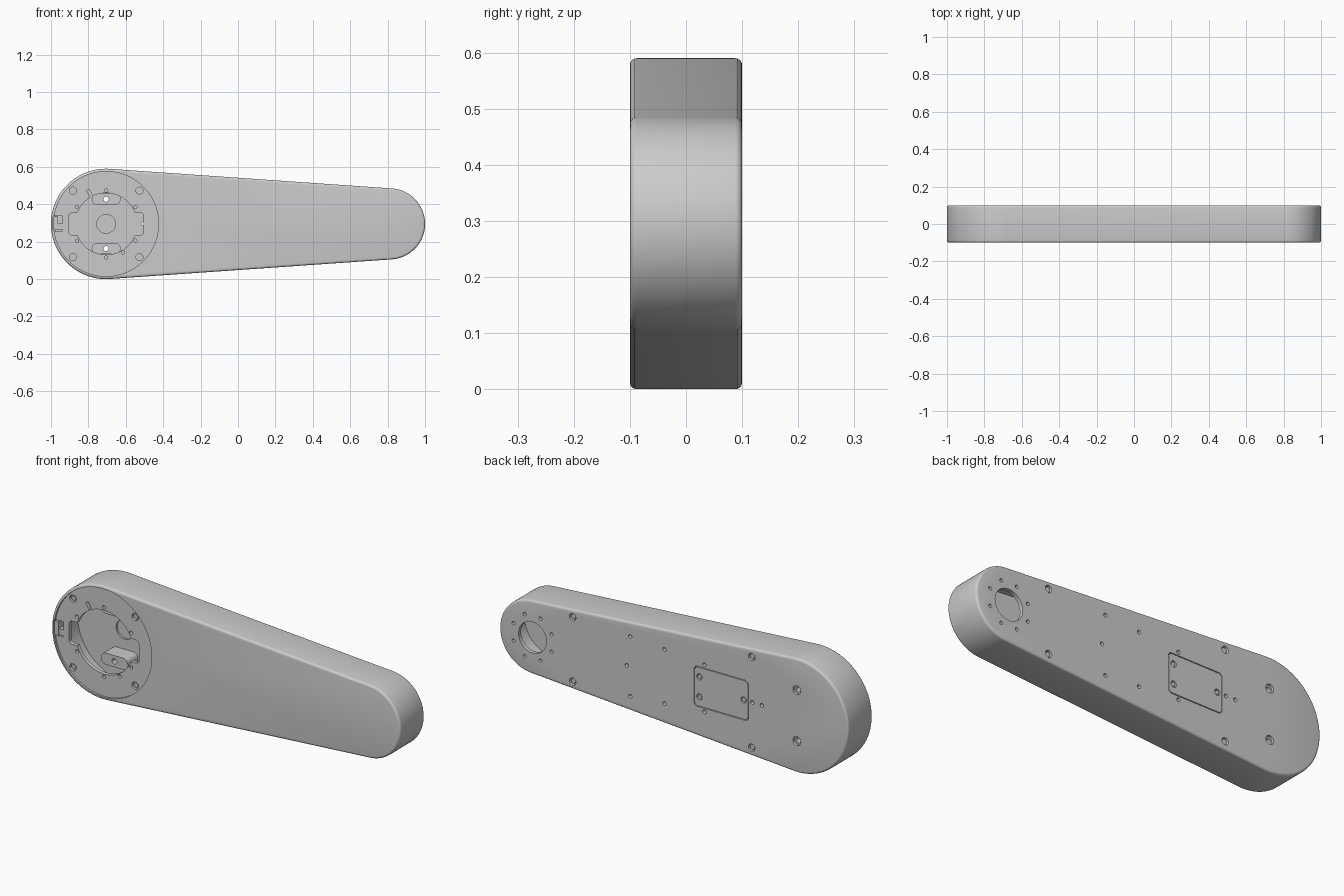
import bpy, bmesh
from math import sin, cos, pi, asin, radians

if "Cube" in bpy.data.objects:
    bpy.data.objects.remove(bpy.data.objects["Cube"])

ZC = 0.295                      # centre height
BX, BR = -0.705, 0.295          # big end
SX, SR = 0.81, 0.19             # small end


def arc(cx, cz, r, a0, a1, n):
    return [(cx + r * cos(a0 + (a1 - a0) * i / n), cz + r * sin(a0 + (a1 - a0) * i / n))
            for i in range(n + 1)]


def circle(cx, cz, r, n=24):
    return arc(cx, cz, r, 0, 2 * pi, n)[:-1]


def rounded(cx, cz, hx, hz, r, n=6):
    pts = []
    for k, (sx, sz) in enumerate([(1, 1), (-1, 1), (-1, -1), (1, -1)]):
        pts += arc(cx + sx * (hx - r), cz + sz * (hz - r), r, k * pi / 2, (k + 1) * pi / 2, n)
    return pts


def arm(inset=0):
    a = asin((BR - SR) / (SX - BX))
    t = pi / 2 - a
    return (arc(BX, ZC, BR - inset, t, 2 * pi - t, 72)
            + arc(SX, ZC, SR - inset, -t, t, 48))


def loft(name, stacks):
    """Each stack is a list of (y, xz outline) layers joined into a closed solid."""
    bm = bmesh.new()
    for layers in stacks:
        rings = [[bm.verts.new((x, y, z)) for x, z in pts] for y, pts in layers]
        bm.faces.new(rings[0])
        bm.faces.new(rings[-1][::-1])
        n = len(rings[0])
        for a, b in zip(rings, rings[1:]):
            for i in range(n):
                j = (i + 1) % n
                bm.faces.new((a[j], a[i], b[i], b[j]))
    bmesh.ops.recalc_face_normals(bm, faces=bm.faces)
    me = bpy.data.meshes.new(name)
    bm.to_mesh(me)
    bm.free()
    ob = bpy.data.objects.new(name, me)
    bpy.context.collection.objects.link(ob)
    return ob


def prism(name, outlines, y0, y1):
    return loft(name, [[(y0, p), (y1, p)] for p in outlines])


def cut(targets, outlines, y0, y1):
    """Subtract prisms from each target; a solver that loses the part is skipped."""
    cutter = prism("cutter", outlines, y0, y1)
    cutter.hide_render = True
    for ob in targets:
        size = ob.dimensions.x if ob.dimensions.x else 0
        for solver in ('MANIFOLD', 'EXACT', 'FLOAT'):
            m = ob.modifiers.new("cut", 'BOOLEAN')
            m.operation, m.solver, m.object = 'DIFFERENCE', solver, cutter
            dg = bpy.context.evaluated_depsgraph_get()
            dg.update()
            me = bpy.data.meshes.new_from_object(ob.evaluated_get(dg))
            ob.modifiers.remove(m)
            xs = [v.co.x for v in me.vertices]
            if xs and max(xs) - min(xs) > 0.95 * size and len(xs) != len(ob.data.vertices):
                ob.data = me
                break
    bpy.data.objects.remove(cutter)


def mirror_z(points):
    return [(x, ZC + s * dz) for x, dz in points for s in ((1, -1) if dz else (1,))]


# housing with rounded rims
R = 0.012
rim = [(R * (1 - cos(k * pi / 8)), R * (1 - sin(k * pi / 8))) for k in range(5)]
body = loft("arm_housing", [[(-0.1 + d, arm(i)) for d, i in rim]
                            + [(0.1 - d, arm(i)) for d, i in rim[::-1]]])
bpy.context.view_layer.update()

# front: recessed round face, notched opening, hollow inside
cut([body], [circle(BX, ZC, 0.28, 96)], -0.2, -0.09)
cut([body], [circle(BX, ZC, 0.165, 64)], -0.2, -0.05)
cut([body], [rounded(BX, ZC, 0.2, 0.06, 0.018)], -0.2, -0.052)
cut([body], [arm(0.025)], -0.07, 0.08)

# front: screw pits and small holes
front_screws = [(BX + sx * 0.178, ZC + sz * 0.178) for sx in (1, -1) for sz in (1, -1)]
cut([body], [circle(x, z, 0.019) for x, z in front_screws], -0.2, -0.076)
front_holes = [(BX + 0.18 * cos(radians(a)), ZC + 0.18 * sin(radians(a)))
               for a in (30, 90, 150, 210, 270, 330)]
cut([body], [circle(x, z, 0.009, 12) for x, z in front_holes]
    + [circle(BX + 0.09, ZC - 0.153, 0.009, 12)], -0.2, -0.05)
slot = [(BX - 0.105, ZC + 0.178), (BX - 0.09, ZC + 0.184),
        (BX - 0.07, ZC + 0.149), (BX - 0.085, ZC + 0.143)]
cut([body], [slot], -0.2, -0.05)

# clip notch in the round rim
cut([body], [rounded(-0.963, ZC + 0.003, 0.026, 0.04, 0.004)], -0.2, -0.06)
prism("clip_base", [rounded(-0.974, ZC + 0.003, 0.012, 0.036, 0.003)], -0.095, -0.04)
prism("clip_tab", [rounded(-0.955, ZC - 0.014, 0.018, 0.016, 0.003)], -0.09, -0.05)

# inner mounting bosses on the back wall, and the shallow centre pit
bosses = [prism("mounting_boss", [rounded(BX, ZC + s * 0.132, 0.077, 0.03, 0.028)],
                -0.005, 0.085) for s in (1, -1)]
bpy.context.view_layer.update()
cut([body], [circle(BX, ZC, 0.05, 40)], 0.05, 0.09)

# through holes, wider at the back
through = [(BX, ZC + 0.132), (BX, ZC - 0.132)]
for boss, (x, z) in zip(bosses, through):
    cut([body, boss], [circle(x, z, 0.014)], -0.05, 0.2)
cut([body], [circle(x, z, 0.023) for x, z in through], 0.087, 0.2)

# back: cover plate in its pocket
cut([body], [rounded(-0.272, ZC, 0.156, 0.104, 0.02)], 0.088, 0.2)
plate = prism("cover_plate", [rounded(-0.272, ZC, 0.152, 0.100, 0.017)], 0.086, 0.1)
bpy.context.view_layer.update()

# back: shaft opening with its bolt circle
cut([body], [circle(SX, ZC, 0.08, 48)], 0.05, 0.2)
cut([body], [circle(SX + 0.118 * cos(a), ZC + 0.118 * sin(a), 0.009, 12)
             for a in (pi / 8 + k * pi / 4 for k in range(8))], 0.05, 0.2)

# back: screw pits and small holes
big = mirror_z([(0.58, 0.167), (-0.446, 0.235)])
cover = mirror_z([(-0.147, 0.052), (-0.40, 0)])
small = mirror_z([(0.25, 0.155), (0.27, 0), (0.054, 0.14), (-0.175, 0.122),
                  (-0.45, 0), (-0.505, 0)])
cut([body], [circle(x, z, 0.019) for x, z in big], 0.084, 0.2)
cut([plate], [circle(x, z, 0.016) for x, z in cover], 0.09, 0.2)
cut([body], [circle(x, z, 0.010, 12) for x, z in small], 0.05, 0.2)

# screws sitting in the pits
prism("front_screws", [circle(x, z, 0.012) for x, z in front_screws], -0.084, -0.072)
prism("back_screws", [circle(x, z, 0.013) for x, z in big], 0.078, 0.093)
prism("cover_screws", [circle(x, z, 0.011) for x, z in cover], 0.088, 0.097)

# smooth rounded surfaces, sharp edges kept
bpy.ops.object.select_all(action='SELECT')
bpy.context.view_layer.objects.active = body
bpy.ops.object.shade_smooth_by_angle(angle=radians(32))
